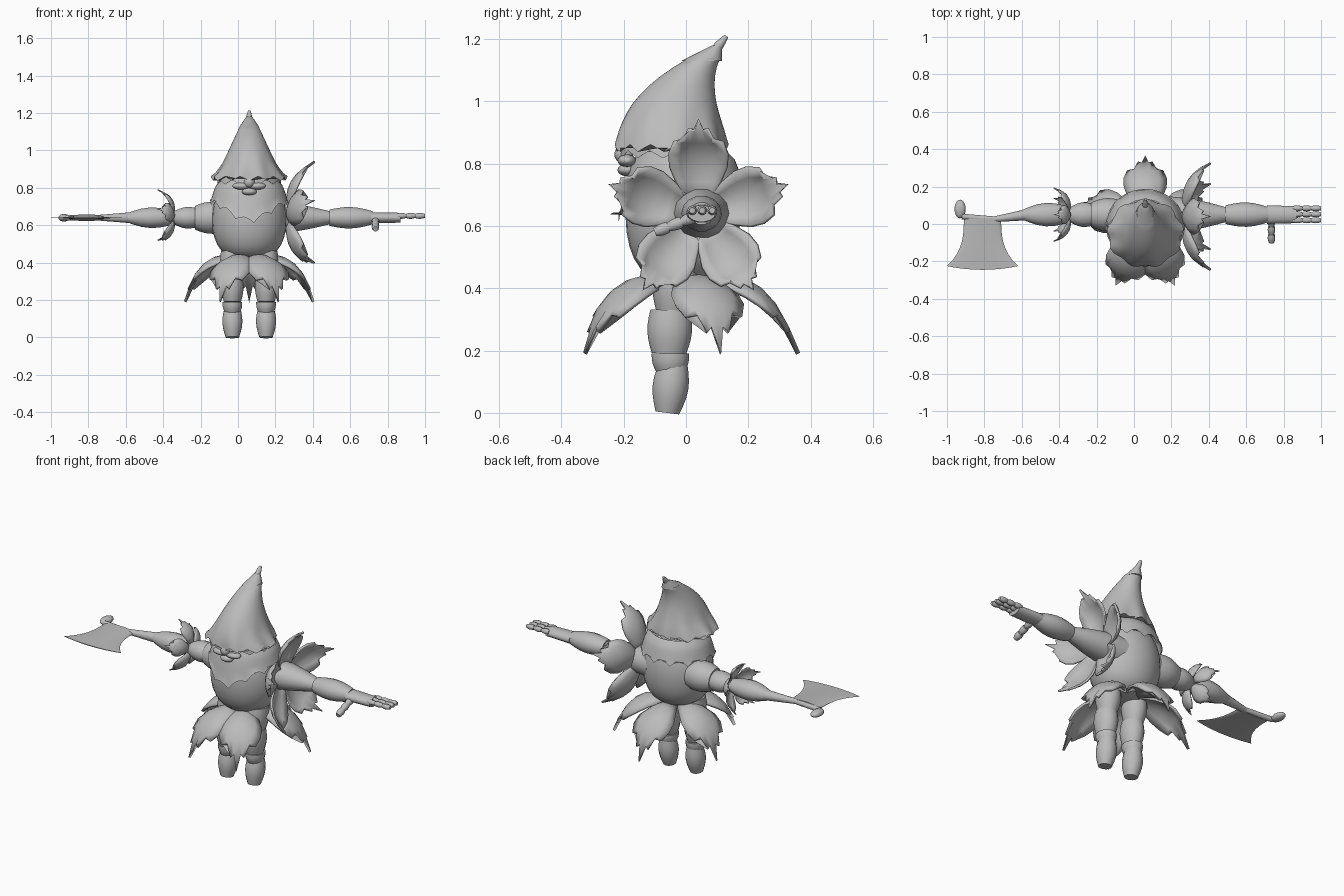
import bpy, bmesh
from math import sin, cos, pi, tau, radians, exp, sqrt
from mathutils import Vector

default_cube = bpy.data.objects.get("Cube")
if default_cube:
    bpy.data.objects.remove(default_cube)

shade = 0.5
colour = (shade, shade, shade, 1)
grey = bpy.data.materials.new("plain grey")
grey.use_nodes = True
grey.diffuse_color = colour
grey.node_tree.nodes["Principled BSDF"].inputs["Base Color"].default_value = colour

X, Y, Z = Vector((1, 0, 0)), Vector((0, 1, 0)), Vector((0, 0, 1))
MID = 0.06    # the body stands a little off centre
ARM = 0.05    # depth of the arms
REACH = 0.64  # height of the arms


def mix(start, end, f):
    return start + (end - start) * f


def finish(name, bm):
    bmesh.ops.recalc_face_normals(bm, faces=bm.faces)
    mesh = bpy.data.meshes.new(name)
    bm.to_mesh(mesh)
    bm.free()
    mesh.materials.append(grey)
    part = bpy.data.objects.new(name, mesh)
    bpy.context.collection.objects.link(part)
    bpy.ops.object.select_all(action='DESELECT')
    part.select_set(True)
    bpy.context.view_layer.objects.active = part
    bpy.ops.object.shade_smooth_by_angle(angle=radians(45))
    return part


def skin(bm, rows, closed):
    count = len(rows[0])
    for low, high in zip(rows, rows[1:]):
        for i in range(count if closed else count - 1):
            j = (i + 1) % count
            bm.faces.new((low[i], low[j], high[j], high[i]))


def loft(name, ring, steps, sides, u=X, v=Y, capped=True):
    """ring(f, t) gives centre, radius along u and radius along v."""
    bm, rows = bmesh.new(), []
    for k in range(steps + 1):
        row = []
        for i in range(sides):
            t = tau * i / sides
            centre, ru, rv = ring(k / steps, t)
            row.append(bm.verts.new(centre + u * ru * cos(t) + v * rv * sin(t)))
        rows.append(row)
    skin(bm, rows, True)
    if capped:
        bm.faces.new(rows[0])
        bm.faces.new(rows[-1])
    return finish(name, bm)


def segment(name, start, end, first, last, bulge=0, flat=1, sides=14):
    """Tapered limb piece that swells by bulge at its middle."""
    start, end = Vector(start), Vector(end)
    along = (end - start).normalized()
    u = (X if abs(along.z) > 0.9 else Z).cross(along).normalized()

    def ring(f, t):
        r = mix(first, last, f) + bulge * sin(pi * f)
        return mix(start, end, f), r, r * flat
    return loft(name, ring, 6, sides, u, along.cross(u))


def arm(name, near, far, first, last, bulge=0, flat=0.9):
    return segment(name, (near, ARM, REACH), (far, ARM, REACH), first, last, bulge, flat)


def ball(name, centre, size):
    bm = bmesh.new()
    bmesh.ops.create_uvsphere(bm, u_segments=16, v_segments=10, radius=1)
    bmesh.ops.scale(bm, vec=size, verts=bm.verts)
    bmesh.ops.translate(bm, vec=centre, verts=bm.verts)
    return finish(name, bm)


def flower(name, centre, axis, side, up, inner, outer, rise, half, pinch=0):
    """Five cupped, pointed petals that curl along the axis as they spread."""
    for k in range(5):
        t = pi / 2 + tau * k / 5
        t -= pinch * max(0, -sin(t)) * cos(t)
        out = side * cos(t) + up * sin(t)
        across = axis.cross(out)
        bm, rows = bmesh.new(), []
        for r in range(6):
            row = []
            for i in range(7):
                s = i / 3 - 1
                tip = 0.7 - 0.7 * abs(s) + 0.3 * (i % 2)
                f = mix(0.7, 1, tip) if r == 5 else r / 6
                w = half * sin(pi * mix(0.12, 0.84, r / 5))
                spread = mix(inner, outer, f ** 0.75)
                curl = rise * f ** 2.5 + w * s * s * 0.45
                row.append(bm.verts.new(centre + out * spread + axis * curl + across * w * s))
            rows.append(row)
        skin(bm, rows, False)
        petal = finish(f"{name}_{k + 1}", bm)
        puff = petal.modifiers.new("thickness", 'SOLIDIFY')
        puff.thickness = half / 8
        puff.offset = 0


# Torso: a squared-off egg
def torso_ring(f, t):
    angle = pi * mix(0.06, 0.93, f)
    r = 0.2 * sin(angle) ** 0.6
    return Vector((MID, -0.01, 0.63 - 0.21 * cos(angle))), r, r * 0.92


loft("torso", torso_ring, 12, 28)


# Shaggy beard and collar, hanging lowest at the front
def fur_ring(f, t):
    front = exp(-2 * (t - pi * 1.5) ** 2)
    ragged = 0.03 * abs(sin(t * 6.5)) if f == 1 else 0
    r = 0.15 + 0.06 * sqrt(f)
    drop = mix(0.13, 0.23, front) * f
    return Vector((MID, -0.01 - front * f / 100, 0.84 - drop + ragged)), r, r * 0.94


loft("beard_collar", fur_ring, 5, 52, capped=False)


# Ragged fringe of hair showing below the hat
def fringe_ring(f, t):
    ragged = 0.012 * sin(t * 11) if f == 1 else 0
    r = 0.16 + f / 100
    return Vector((MID, -0.05, mix(0.88, 0.83, f) + ragged)), r, r * 0.95


loft("hair_fringe", fringe_ring, 2, 44)

# Face
ball("nose", (MID, -0.2, 0.83), (0.03, 0.03, 0.03))
ball("lower_lip", (MID, -0.19, 0.78), (0.04, 0.03, 0.02))
for s, label in ((-1, "right"), (1, "left")):
    ball(f"{label}_moustache", (MID + s * 0.04, -0.19, 0.81), (0.05, 0.03, 0.02))


# Drooping hat with a fluted, ragged hem
def hat_ring(f, t):
    flare = max(0, 1 - 4 * f)
    flute = 1 + 0.04 * max(0, 1 - 2 * f) * sin(9 * t)
    hem = 0.012 * sin(13 * t) if f == 0 else 0
    centre = Vector((MID, mix(-0.05, 0.06, f ** 3), mix(0.85, 1.14, f) + hem))
    width = mix(0.18, 0.045, f) + flare / 50
    return centre, width * flute, mix(0.18, 0.05, f ** 1.5) * flute


def hat_cap_ring(f, t):
    centre = Vector((MID, mix(0.05, 0.1, f), mix(1.13, 1.18, f)))
    return centre, mix(0.05, 0.016, f), mix(0.066, 0.016, f)


loft("hat", hat_ring, 10, 52)
loft("hat_cap", hat_cap_ring, 4, 16)
segment("hat_nub", (MID, 0.09, 1.16), (MID, 0.13, 1.21), 0.016, 0.007, 0.003)

# Legs: hip, thigh, knee band and shin
for s, label in ((-1, "right"), (1, "left")):
    x = MID + s * 0.09
    segment(f"{label}_hip", (x, -0.04, 0.32), (x, -0.03, 0.46), 0.055, 0.07, 0.01, 0.9)
    segment(f"{label}_thigh", (x, -0.055, 0.19), (x, -0.05, 0.33), 0.055, 0.064, 0.012, 0.85)
    segment(f"{label}_knee", (x, -0.05, 0.13), (x, -0.05, 0.19), 0.045, 0.06, 0.005, 0.9)
    segment(f"{label}_shin", (x, -0.06, 0), (x, -0.04, 0.16), 0.038, 0.045, 0.016, 0.95)

# Petal skirt, shoulder flower and wrist flower
flower("skirt_petal", Vector((MID, 0, 0.44)), -Z, X, Y, 0.06, 0.36, 0.25, 0.115, 0.38)
flower("shoulder_petal", Vector((0.26, 0.04, REACH)), X, Y, Z, 0.03, 0.3, 0.15, 0.095)
flower("wrist_petal", Vector((-0.34, ARM, REACH)), -X, Y, Z, 0.03, 0.15, 0.09, 0.05)

# Left arm with an open hand
arm("left_upper_arm", 0.16, 0.49, 0.1, 0.04, 0.01)
arm("left_forearm", 0.49, 0.72, 0.05, 0.04, 0.02)
arm("left_palm", 0.71, 0.87, 0.05, 0.045, 0, 0.6)
for finger in range(3):
    y = 0.02 + finger * 0.032
    for joint in range(3):
        x = 0.85 + joint * 0.05
        segment(f"left_finger_{finger + 1}_joint_{joint + 1}",
                (x, y, 0.65), (x + 0.05, y, 0.65), 0.012, 0.01, 0.005, sides=8)
root, tip = Vector((0.735, 0.03, 0.63)), Vector((0.735, -0.1, 0.58))
for joint in range(3):
    segment(f"left_thumb_joint_{joint + 1}", mix(root, tip, joint / 3),
            mix(root, tip, (joint + 1) / 3), 0.018, 0.014, 0.004, sides=10)

# Right arm, narrowing into the axe handle
arm("right_shoulder", -0.08, -0.23, 0.08, 0.065, 0.015, 1)
arm("right_upper_arm", -0.21, -0.35, 0.055, 0.035, 0.02)
arm("right_forearm", -0.33, -0.61, 0.035, 0.02, 0.035)
segment("axe_handle", (-0.57, ARM, REACH), (-0.75, 0.025, REACH), 0.03, 0.015)
segment("axe_shaft", (-0.74, 0.025, REACH), (-0.92, 0.04, REACH), 0.015, 0.015)
ball("axe_pommel", (-0.93, 0.08, REACH), (0.03, 0.05, 0.02))


# Flared axe blade, tapering to a thin cutting edge
def blade_ring(f, t):
    bow = 0.02 * f * sin(t) ** 2
    thick = mix(0.018, 0.002, f)
    return Vector((-0.81, mix(0.03, -0.225, f) - bow, REACH)), mix(0.1, 0.19, f ** 3), thick


loft("axe_blade", blade_ring, 8, 24, X, Z)
